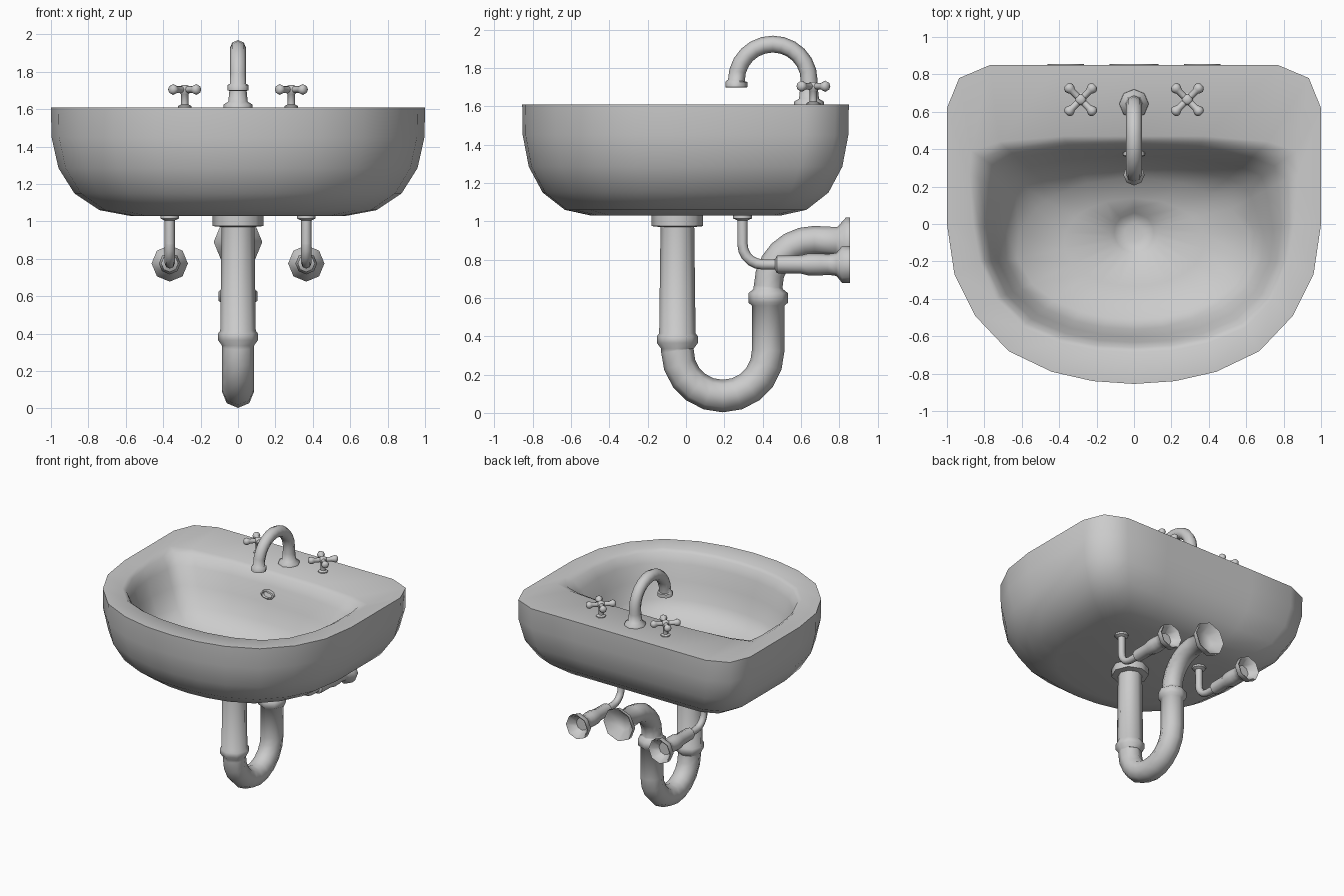
import bpy, bmesh, math
from mathutils import Vector

if "Cube" in bpy.data.objects:
    bpy.data.objects.remove(bpy.data.objects["Cube"])


def finish(bm, name, loc=(0, 0, 0), rot=0, angle=55):
    bmesh.ops.recalc_face_normals(bm, faces=bm.faces)
    me = bpy.data.meshes.new(name)
    bm.to_mesh(me)
    bm.free()
    ob = bpy.data.objects.new(name, me)
    bpy.context.collection.objects.link(ob)
    ob.location = loc
    ob.rotation_euler.z = rot
    bpy.ops.object.select_all(action='DESELECT')
    ob.select_set(True)
    bpy.context.view_layer.objects.active = ob
    bpy.ops.object.shade_smooth_by_angle(angle=math.radians(angle))
    return ob


def loft(bm, rings):
    vs = [[bm.verts.new(p) for p in r] for r in rings]
    n = len(rings[0])
    for a, b in zip(vs, vs[1:]):
        for i in range(n):
            j = (i + 1) % n
            bm.faces.new((a[i], a[j], b[j], b[i]))
    bm.faces.new(vs[0])
    bm.faces.new(vs[-1])


def sweep(name, path, loc=(0, 0, 0), rot=0, n=8):
    """Round tube along (y, z, radius) stations in the side plane."""
    bm = bmesh.new()
    pts = [Vector((0, y, z)) for y, z, r in path]
    rings = []
    t = None
    for i, p in enumerate(pts):
        d = pts[min(i + 1, len(pts) - 1)] - pts[max(i - 1, 0)]
        # keep the sweep direction where the tube turns back into itself
        if t is None or d.normalized().dot(t) > .3:
            t = d.normalized()
        side = Vector((1, 0, 0))
        up = t.cross(side)
        rings.append([p + path[i][2] * (side * math.cos(k * math.tau / n) + up * math.sin(k * math.tau / n))
                      for k in range(n)])
    loft(bm, rings)
    return finish(bm, name, loc, rot)


def arc(cy, cz, rad, a0, a1, r, steps):
    out = []
    for i in range(steps + 1):
        a = math.radians(a0 + (a1 - a0) * i / steps)
        out.append((cy + rad * math.cos(a), cz + rad * math.sin(a), r))
    return out


def mirror_half(half):
    return half + [(-x, y) for x, y in half[-2:0:-1]]


# Basin: outer shell, flat rim, bowl blending to an oval floor, drain well
outer = mirror_half([(0, -.855), (.22, -.84), (.44, -.79), (.67, -.68), (.85, -.49), (.96, -.27),
                     (1, 0), (1, .62), (.935, .78), (.77, .85), (.4, .85), (0, .85)])
inner = mirror_half([(0, -.685), (.2, -.675), (.4, -.635), (.6, -.55), (.74, -.4), (.825, -.2),
                     (.86, 0), (.88, .27), (.87, .39), (.72, .44), (.38, .47), (0, .47)])
CY = -.045
floor = []
for x, y in inner:
    d = Vector((x / .87, (y + .12) / .57)).normalized()
    floor.append((.63 * d.x, -.13 + .38 * d.y))
rings = [[(x * s, y * s, z) for x, y in outer] for s, z in
         [(.58, 1.03), (.74, 1.06), (.875, 1.15), (.96, 1.285), (.997, 1.45), (1, 1.61)]]
for b, z in [(0, 1.61), (.14, 1.59), (.3, 1.52), (.48, 1.40), (.7, 1.27), (1, 1.18)]:
    rings.append([(x + (u - x) * b, y + (v - y) * b, z) for (x, y), (u, v) in zip(inner, floor)])
rings.append([(u * .6, CY + (v - CY) * .62, 1.13) for u, v in floor])
for r, z in [(.13, 1.1), (.105, 1.065), (.05, 1.05)]:
    ring = []
    for x, y in floor:
        d = Vector((x, y - CY)).normalized() * r
        ring.append((d.x, CY + d.y, z))
    rings.append(ring)
bm = bmesh.new()
loft(bm, rings)
finish(bm, "basin")

# Overflow ring on the back wall of the bowl
ov = sweep("overflow_ring", [(.05, 0, .045), (-.02, 0, .045), (-.025, 0, .035), (0, 0, .03)], (0, .385, 1.46))
ov.scale = (1.3, 1, .75)

# Drain trap: flange, tail, collars, U bend, elbow and hollow wall flange
trap = [(CY, 1.04, .135), (CY, .975, .135), (CY, .97, .088), (CY, .415, .095), (CY, .40, .107),
        (CY, .365, .107), (CY, .335, .085)]
trap += arc(.192, .325, .237, 180, 360, .085, 10)
trap += [(.429, .56, .085), (.429, .575, .103), (.429, .625, .103), (.429, .645, .078)]
trap += arc(.67, .66, .241, 180, 90, .075, 6)
trap += [(.785, .895, .075), (.825, .89, .13), (.855, .89, .13), (.852, .89, .12), (.79, .892, .066)]
sweep("drain_trap", trap)

# Water supply lines with valves and hollow wall flanges
supply = [(.295, 1.04, .05), (.295, 1.015, .05), (.295, 1.005, .027), (.295, .88, .027)]
supply += arc(.40, .88, .105, 180, 270, .027, 5)
supply += [(.465, .775, .027), (.475, .775, .046), (.60, .775, .048), (.64, .775, .058), (.70, .775, .058),
           (.74, .775, .054), (.785, .775, .06), (.815, .775, .097), (.855, .775, .097),
           (.852, .775, .088), (.79, .775, .05)]

# Cross handles: one stem, two knobbed bars each
stem = [(0, 1.6, .036), (0, 1.617, .036), (0, 1.625, .02), (0, 1.68, .02), (0, 1.69, .03),
        (0, 1.718, .03), (0, 1.728, .015)]
end = [(-.109, .012), (-.102, .023), (-.088, .029), (-.072, .024), (-.062, .018)]
bar = [(y, 0, r) for y, r in end] + [(-y, 0, r) for y, r in reversed(end)]
for s, side in ((-1, "left"), (1, "right")):
    sweep(side + "_supply_pipe", supply, (s * .365, 0, 0))
    sweep(side + "_tap_stem", stem, (s * .285, .665, 0))
    for k in (-1, 1):
        sweep(f"{side}_tap_bar_{'a' if k < 0 else 'b'}", bar, (s * .285, .665, 1.705), k * math.pi / 4)

# Gooseneck spout
spout = [(.642, 1.6, .08), (.642, 1.625, .077), (.642, 1.64, .052), (.642, 1.70, .046)]
spout += arc(.453, 1.735, .19, 0, 180, .044, 12)
spout += [(.263, 1.728, .057), (.263, 1.70, .057), (.263, 1.698, .045)]
sweep("spout", spout)
